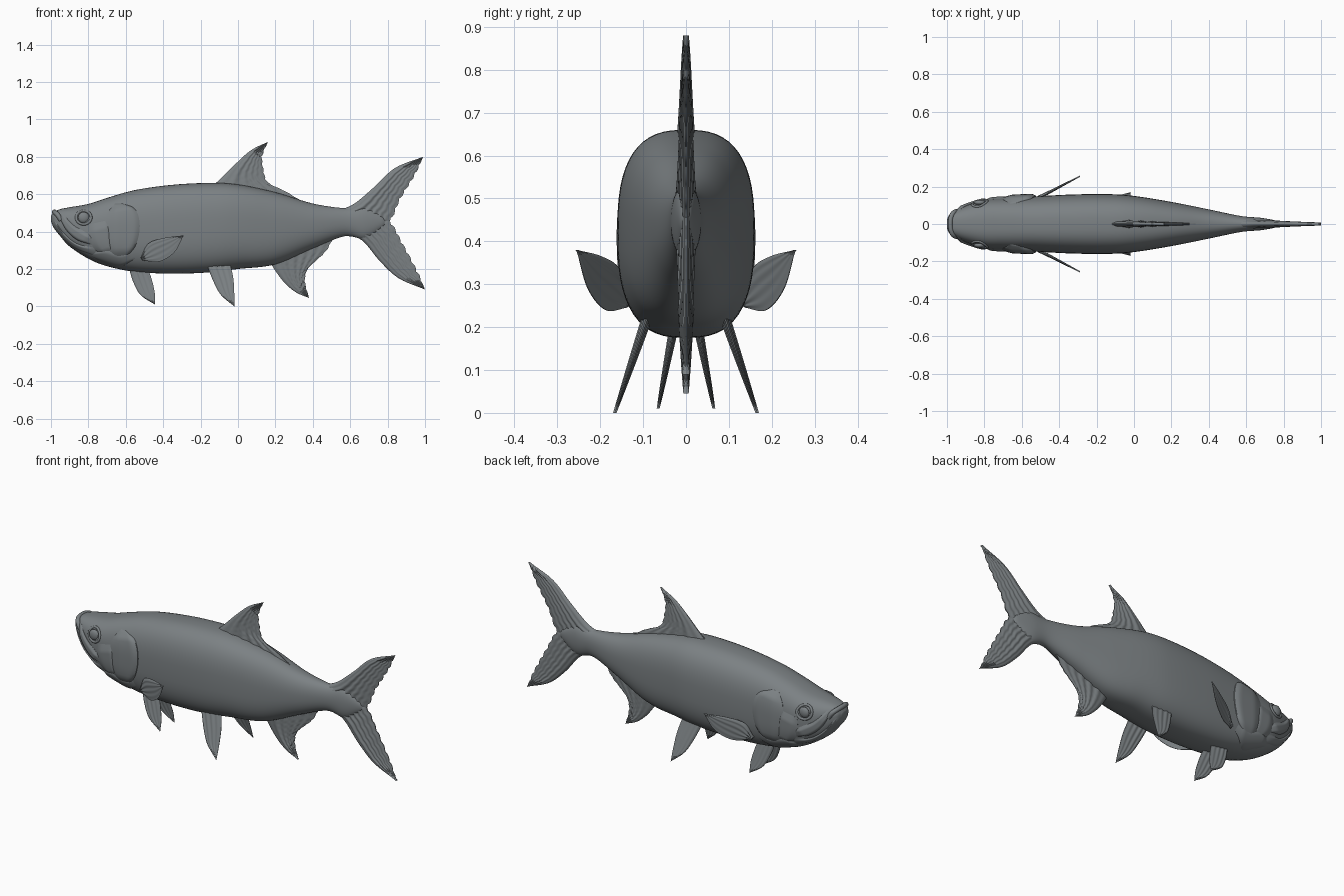
import bpy, bmesh, math
from mathutils import Vector

if "Cube" in bpy.data.objects:
    bpy.data.objects.remove(bpy.data.objects["Cube"], do_unlink=True)

COLOUR = (0.2, 0.22, 0.23, 1)
skin = bpy.data.materials.new("slate grey skin")
skin.use_nodes = True
skin.diffuse_color = COLOUR
skin.node_tree.nodes["Principled BSDF"].inputs["Base Color"].default_value = COLOUR

# Body stations: x, top, bottom, half width
BODY = [(-1, .485, .455, .025), (-.985, .505, .42, .052), (-.95, .52, .375, .073),
        (-.9, .53, .32, .097), (-.8, .548, .255, .128), (-.7, .58, .215, .138),
        (-.55, .622, .185, .146), (-.35, .65, .175, .157), (-.15, .66, .182, .16),
        (0, .652, .2, .15), (.2, .61, .225, .118), (.4, .55, .31, .078),
        (.57, .525, .375, .043), (.68, .53, .36, .033), (.76, .49, .41, .018),
        (.79, .46, .44, .006)]


def spline(points, t):
    """Smooth point on a path, t from 0 to 1."""
    pts = [Vector(p) for p in points]
    s = min(max(t, 0), 1) * (len(pts) - 1)
    i = min(int(s), len(pts) - 2)
    f = s - i
    b, c = pts[i], pts[i + 1]
    a = pts[i - 1] if i else b * 2 - c
    d = pts[i + 2] if i + 2 < len(pts) else c * 2 - b
    return (b * 2 + (c - a) * f + (a * 2 - b * 5 + c * 4 - d) * f ** 2
            + (b * 3 - a - c * 3 + d) * f ** 3) / 2


def power(x):
    # roundness of the body section: boxy in the middle, oval at the tail
    return 2.7 - .6 * min(max((x - .1) / .5, 0), 1)


def body_side(x, z):
    """Half width of the body at x, z."""
    lo, hi = 0, 1
    for _ in range(24):
        mid = (lo + hi) / 2
        if spline(BODY, mid)[0] < x:
            lo = mid
        else:
            hi = mid
    _, top, bottom, width = spline(BODY, lo)
    t = abs(z - (top + bottom) / 2) / ((top - bottom) / 2)
    n = power(x)
    return width * max(0, 1 - min(t, 1) ** n) ** (1 / n)


def finish(obj, mirror=False):
    obj.data.materials.append(skin)
    bpy.ops.object.select_all(action="DESELECT")
    obj.select_set(True)
    bpy.context.view_layer.objects.active = obj
    bpy.ops.object.shade_smooth_by_angle(angle=math.radians(50))
    if mirror:
        mod = obj.modifiers.new("both sides", "MIRROR")
        mod.use_axis = (False, True, False)
    return obj


def loft(name, rings, mirror=False):
    """Skin closed rings of equal length and cap both ends."""
    bm = bmesh.new()
    rows = [[bm.verts.new(p) for p in ring] for ring in rings]
    n = len(rows[0])
    for a, b in zip(rows, rows[1:]):
        for i in range(n):
            j = (i + 1) % n
            bm.faces.new((a[i], a[j], b[j], b[i]))
    bm.faces.new(rows[0])
    bm.faces.new(rows[-1])
    bmesh.ops.remove_doubles(bm, verts=bm.verts, dist=.0001)
    bmesh.ops.recalc_face_normals(bm, faces=bm.faces)
    mesh = bpy.data.meshes.new(name)
    bm.to_mesh(mesh)
    bm.free()
    obj = bpy.data.objects.new(name, mesh)
    bpy.context.collection.objects.link(obj)
    return finish(obj, mirror)


def fin(name, lead, trail, thick, side=None, rays=6, teeth=0):
    """Blade between a leading and a trailing edge, both root to tip."""
    rows, cols, rings = 40, 36, []
    for r in range(rows + 1):
        v = r / rows
        a, b = spline(lead, v), spline(trail, v)
        chord = b - a
        b = b + chord.normalized() * .009 * abs(math.sin(v * teeth * math.pi)) * min(1, 6 * (1 - v))
        front, back = [], []
        for c in range(cols + 1):
            u = c / cols
            x, z = a.lerp(b, u)
            y = side(x, z) if side else 0
            h = thick * (1 - .7 * v) * (.12 + .88 * (1 - u) ** .7) * min(1, .15 + u * 7)
            h *= 1 + .2 * math.sin(u * rays * math.tau)
            front.append((x, -y - h, z))
            back.append((x, -y + h, z))
        rings.append(front + back[::-1])
    return loft(name, rings, side is not None)


def plate(name, edge_a, edge_b, raised):
    """Domed scale that hugs the side of the head."""
    rows, cols, rings = 20, 12, []
    for r in range(rows + 1):
        v = r / rows
        a, b = spline(edge_a, v), spline(edge_b, v)
        outer, inner = [], []
        for c in range(cols + 1):
            u = c / cols
            x, z = a.lerp(b, u)
            y = body_side(x, z)
            dome = min(1, 5 * v, 5 * (1 - v)) * min(1, 3 * u + .1, 6 * (1 - u) + .3)
            outer.append((x, -y - raised * dome, z))
            inner.append((x, -max(y - .02, 0), z))
        rings.append(outer + inner[::-1])
    return loft(name, rings, True)


# Body
rings = []
for r in range(121):
    x, top, bottom, width = spline(BODY, r / 120)
    ring = []
    for k in range(56):
        c, s = math.cos(k / 56 * math.tau), math.sin(k / 56 * math.tau)
        e = 2 / power(x)
        ring.append((x, math.copysign(abs(c) ** e, c) * width,
                     (top + bottom) / 2 + math.copysign(abs(s) ** e, s) * (top - bottom) / 2))
    rings.append(ring)
loft("body", rings)

# Fins on the centre line
fin("dorsal_fin", [(-.14, .64), (-.08, .695), (-.01, .765), (.07, .835), (.16, .88)],
    [(.34, .56), (.25, .615), (.155, .665), (.13, .735), (.125, .81), (.16, .88)],
    .022, teeth=9)
fin("anal_fin", [(.17, .24), (.2, .19), (.25, .125), (.31, .075), (.38, .045)],
    [(.51, .375), (.465, .295), (.41, .24), (.365, .19), (.355, .125), (.38, .045)],
    .02, teeth=9)
fin("upper_tail_lobe", [(.55, .515), (.63, .555), (.73, .64), (.84, .74), (.99, .8)],
    [(.68, .42), (.8, .455), (.86, .575), (.93, .69), (.99, .8)], .026, teeth=10)
fin("lower_tail_lobe", [(.56, .38), (.66, .355), (.76, .24), (.86, .15), (1, .09)],
    [(.68, .49), (.8, .455), (.87, .34), (.94, .21), (1, .09)], .026, teeth=10)

# Paired fins
fin("pectoral_fins", [(-.52, .26), (-.48, .335), (-.4, .365), (-.29, .38)],
    [(-.51, .245), (-.42, .24), (-.34, .29), (-.29, .38)], .013,
    lambda x, z: .135 + .12 * (x + .52) / .23, 4)
fin("front_belly_fins", [(-.585, .21), (-.56, .13), (-.52, .06), (-.445, .01)],
    [(-.48, .2), (-.46, .14), (-.445, .07), (-.445, .01)], .012,
    lambda x, z: .03 + .035 * (.19 - z) / .18, 4)
fin("rear_belly_fins", [(-.17, .23), (-.13, .13), (-.09, .06), (-.02, 0)],
    [(-.04, .22), (-.025, .15), (-.02, .07), (-.02, 0)], .014,
    lambda x, z: .098 + .068 * (.2 - z) / .2, 4)

# Gill covers, cheeks and jaws
plate("gill_covers", [(-.66, .55), (-.7, .49), (-.71, .4), (-.7, .31), (-.66, .235)],
      [(-.62, .55), (-.55, .52), (-.525, .43), (-.55, .32), (-.62, .245)], .016)
plate("lower_gill_plates", [(-.78, .28), (-.71, .31), (-.63, .29), (-.57, .3)],
      [(-.78, .265), (-.72, .235), (-.64, .21), (-.55, .255)], .01)
plate("cheeks", [(-.79, .44), (-.795, .37), (-.77, .31), (-.72, .27)],
      [(-.7, .46), (-.685, .4), (-.68, .34), (-.67, .28)], .01)
plate("upper_jaws", [(-.945, .505), (-.88, .435), (-.82, .4), (-.77, .365)],
      [(-.955, .48), (-.92, .41), (-.86, .355), (-.78, .33)], .012)
plate("lower_jaws", [(-.985, .465), (-.93, .39), (-.86, .335), (-.77, .315)],
      [(-.98, .43), (-.93, .36), (-.86, .305), (-.76, .27)], .009)


def tube(name, points, radius, mirror=False, cyclic=False):
    curve = bpy.data.curves.new(name, "CURVE")
    curve.dimensions = "3D"
    curve.bevel_depth = radius
    curve.bevel_resolution = 3
    curve.use_fill_caps = True
    path = curve.splines.new("POLY")
    path.points.add(len(points) - 1)
    for p, co in zip(path.points, points):
        p.co = (*co, 1)
    path.use_cyclic_u = cyclic
    obj = bpy.data.objects.new(name, curve)
    bpy.context.collection.objects.link(obj)
    bpy.ops.object.select_all(action="DESELECT")
    obj.select_set(True)
    bpy.context.view_layer.objects.active = obj
    bpy.ops.object.convert(target="MESH")
    return finish(bpy.context.object, mirror)


# Upturned lip around the mouth
lip = [(-.945, -.068, .46), (-.965, -.06, .49), (-.978, -.035, .502), (-.982, 0, .505),
       (-.978, .035, .502), (-.965, .06, .49), (-.945, .068, .46)]
tube("lip", [spline(lip, i / 30) for i in range(31)], .013)

# Eyes with raised rims
ex, ez = -.825, .475
ring = []
for i in range(28):
    a = i / 28 * math.tau
    x, z = ex + .04 * math.cos(a), ez + .036 * math.sin(a)
    ring.append((x, -body_side(x, z), z))
tube("eye_rims", ring, .007, True, True)
bm = bmesh.new()
bmesh.ops.create_uvsphere(bm, u_segments=24, v_segments=14, radius=.03)
bmesh.ops.scale(bm, verts=bm.verts, vec=(1, .5, 1))
bmesh.ops.translate(bm, verts=bm.verts, vec=(ex, -body_side(ex, ez), ez))
mesh = bpy.data.meshes.new("eyes")
bm.to_mesh(mesh)
bm.free()
eyes = bpy.data.objects.new("eyes", mesh)
bpy.context.collection.objects.link(eyes)
finish(eyes, True)
